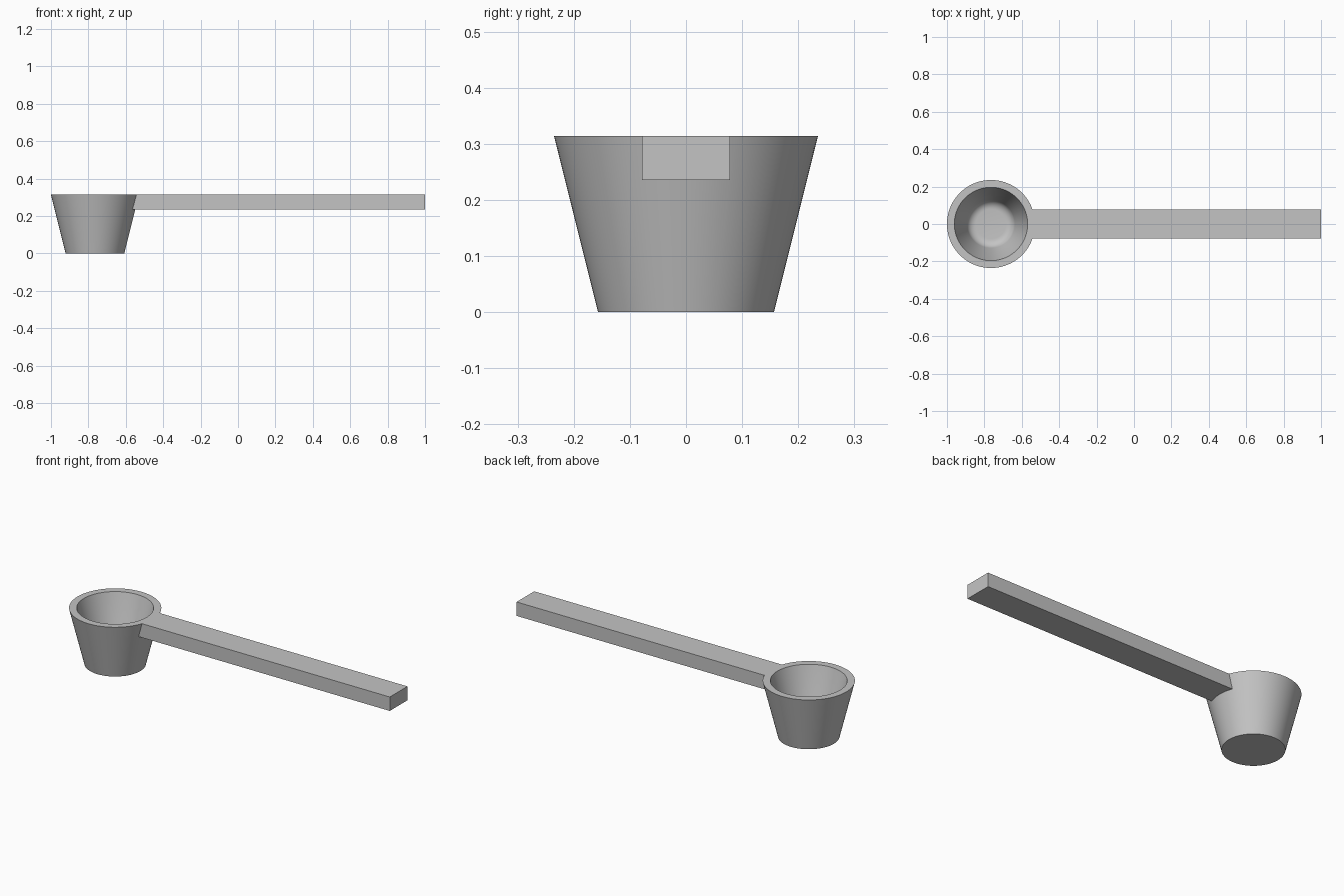
import bpy
import bmesh
from math import sin, cos, tan, atan2, pi, radians
from mathutils import Matrix, Vector

if "Cube" in bpy.data.objects:
    bpy.data.objects.remove(bpy.data.objects["Cube"], do_unlink=True)

UNIT = 2 / 51                 # wall thickness; every size is a multiple of it
CUP_X = -1 + 6 * UNIT
HEIGHT = 8 * UNIT
SEGMENTS = 96

grey = bpy.data.materials.new("plain grey")
grey.use_nodes = True
colour = (0.55, 0.55, 0.55, 1)
grey.diffuse_color = colour
grey.node_tree.nodes["Principled BSDF"].inputs["Base Color"].default_value = colour


def make_object(name, bm):
    bmesh.ops.recalc_face_normals(bm, faces=bm.faces)
    mesh = bpy.data.meshes.new(name)
    bm.to_mesh(mesh)
    bm.free()
    mesh.materials.append(grey)
    obj = bpy.data.objects.new(name, mesh)
    bpy.context.collection.objects.link(obj)
    return obj


def lathe(name, profile):
    """Closed solid from (radius, z) rings, capped at both ends."""
    bm = bmesh.new()
    rings = []
    for r, z in profile:
        rings.append([bm.verts.new((CUP_X + r * cos(2 * pi * i / SEGMENTS),
                                    r * sin(2 * pi * i / SEGMENTS), z))
                      for i in range(SEGMENTS)])
    for low, high in zip(rings, rings[1:]):
        for i in range(SEGMENTS):
            j = (i + 1) % SEGMENTS
            bm.faces.new((low[i], low[j], high[j], high[i]))
    bm.faces.new(rings[0][::-1])
    bm.faces.new(rings[-1])
    return make_object(name, bm)


def combine(target, tool, operation):
    mod = target.modifiers.new(operation.lower(), 'BOOLEAN')
    mod.operation = operation
    mod.solver = 'EXACT'
    mod.object = tool
    bpy.context.view_layer.objects.active = target
    bpy.ops.object.modifier_apply(modifier=mod.name)
    bpy.data.objects.remove(tool, do_unlink=True)


# Tapered cup body
scoop = lathe("measuring_scoop", [(4 * UNIT, 0), (6 * UNIT, HEIGHT)])

# Straight flat handle, flush with the rim
bm = bmesh.new()
start = CUP_X + 4.5 * UNIT
size = Vector((1 - start, 4 * UNIT, 2 * UNIT))
centre = Vector(((1 + start) / 2, 0, HEIGHT - UNIT))
bmesh.ops.create_cube(bm, size=1, matrix=Matrix.LocRotScale(centre, None, size))
combine(scoop, make_object("handle", bm), 'UNION')

# Hollow with a rounded floor corner
floor_z, floor_r, fillet = UNIT, 3 * UNIT, 0.05
slope = atan2(HEIGHT - floor_z, 2 * UNIT)
arc_r = floor_r - fillet * tan(slope / 2)
profile = []
for step in range(7):
    a = slope * step / 6
    profile.append((arc_r + fillet * sin(a), floor_z + fillet * (1 - cos(a))))
over = 2 * UNIT
profile.append((5 * UNIT + over / tan(slope), HEIGHT + over))
combine(scoop, lathe("hollow", profile), 'DIFFERENCE')

# Smooth walls with crisp rim and handle edges
bpy.ops.object.select_all(action='DESELECT')
scoop.select_set(True)
bpy.context.view_layer.objects.active = scoop
bpy.ops.object.shade_smooth_by_angle(angle=radians(30))
